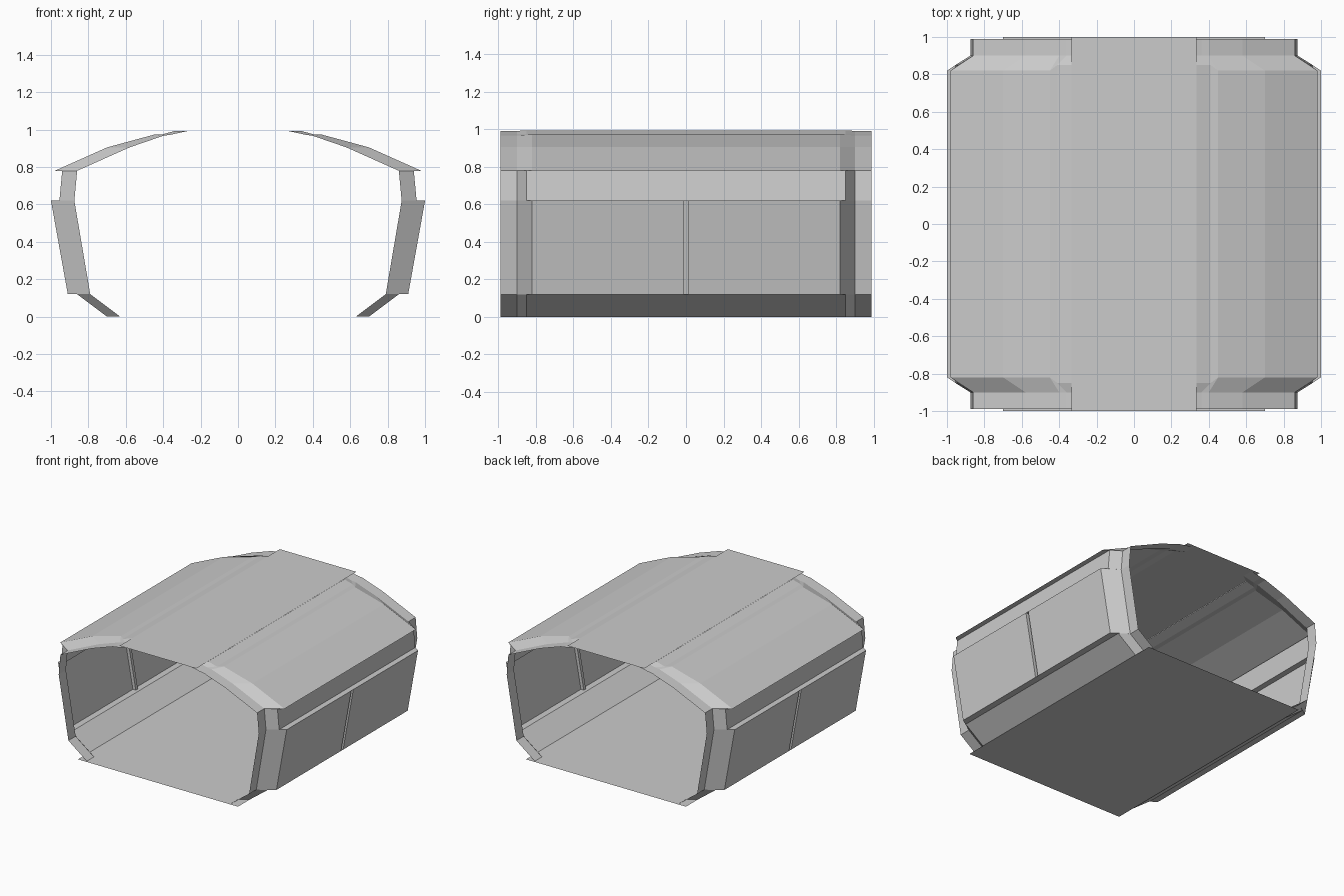
import bpy, bmesh
from mathutils import Vector

if "Cube" in bpy.data.objects:
    bpy.data.objects.remove(bpy.data.objects["Cube"])

END, NECK, SEAM = 0.99, 0.90, 0.013

# Half cross-section, floor to roof:
# (outer x, outer z, y where outer skin ends, neck x, neck z)
PROFILE = [
    (0.70, 0.00, 0.85, 0.63, 0.00),
    (0.86, 0.12, 0.85, 0.79, 0.12),
    (0.91, 0.12, 0.82, 0.79, 0.12),
    (1.00, 0.62, 0.82, 0.875, 0.62),
    (0.955, 0.62, 0.85, 0.875, 0.62),
    (0.94, 0.78, 0.85, 0.86, 0.78),
    (0.98, 0.78, 0.82, 0.86, 0.78),
    (0.70, 0.905, 0.82, 0.58, 0.905),
    (0.45, 0.973, 0.82, 0.40, 0.967),
    (0.41, 0.973, 0.85, 0.36, 0.973),
    (0.335, 0.994, 0.85, 0.27, 0.992),
]
LOWER_WALL = 2   # profile segment that carries the panel seam


def finish(name, bm):
    me = bpy.data.meshes.new(name)
    bm.to_mesh(me)
    bm.free()
    ob = bpy.data.objects.new(name, me)
    bpy.context.collection.objects.link(ob)
    return ob


def sheet(name, half_x, half_y, z, up):
    bm = bmesh.new()
    pts = [(-half_x, -half_y), (half_x, -half_y), (half_x, half_y), (-half_x, half_y)]
    f = bm.faces.new([bm.verts.new((x, y, z)) for x, y in pts])
    if not up:
        f.normal_flip()
    return finish(name, bm)


# Side wall and roof shell: necked ends, chamfer, wide middle
bm = bmesh.new()
rows = []
for xo, zo, yo, xi, zi in PROFILE:
    half = [(xo, SEAM, zo), (xo, yo, zo), (xi, NECK, zi), (xi, END, zi)]
    row = [(x, -y, z) for x, y, z in reversed(half)] + half
    rows.append([bm.verts.new(p) for p in row])
seam = None
for i, (a, b) in enumerate(zip(rows, rows[1:])):
    for j in range(len(a) - 1):
        f = bm.faces.new((a[j], a[j + 1], b[j + 1], b[j]))
        if i == LOWER_WALL and j == 3:
            seam = f

# Recessed vertical seam in the lower wall panel
ext = bmesh.ops.extrude_discrete_faces(bm, faces=[seam])["faces"]
bmesh.ops.translate(bm, verts=ext[0].verts, vec=Vector((-0.025, 0, 0)))
bmesh.ops.remove_doubles(bm, verts=bm.verts, dist=0.0005)
shell = finish("wall_and_roof_shell", bm)
mirror = shell.modifiers.new("mirror", "MIRROR")
mirror.use_mirror_merge = False

# Full-length roof strip and floor
sheet("roof_strip", 0.335, 1.0, 0.995, True)
sheet("floor", 0.70, 1.0, 0.0, True)
